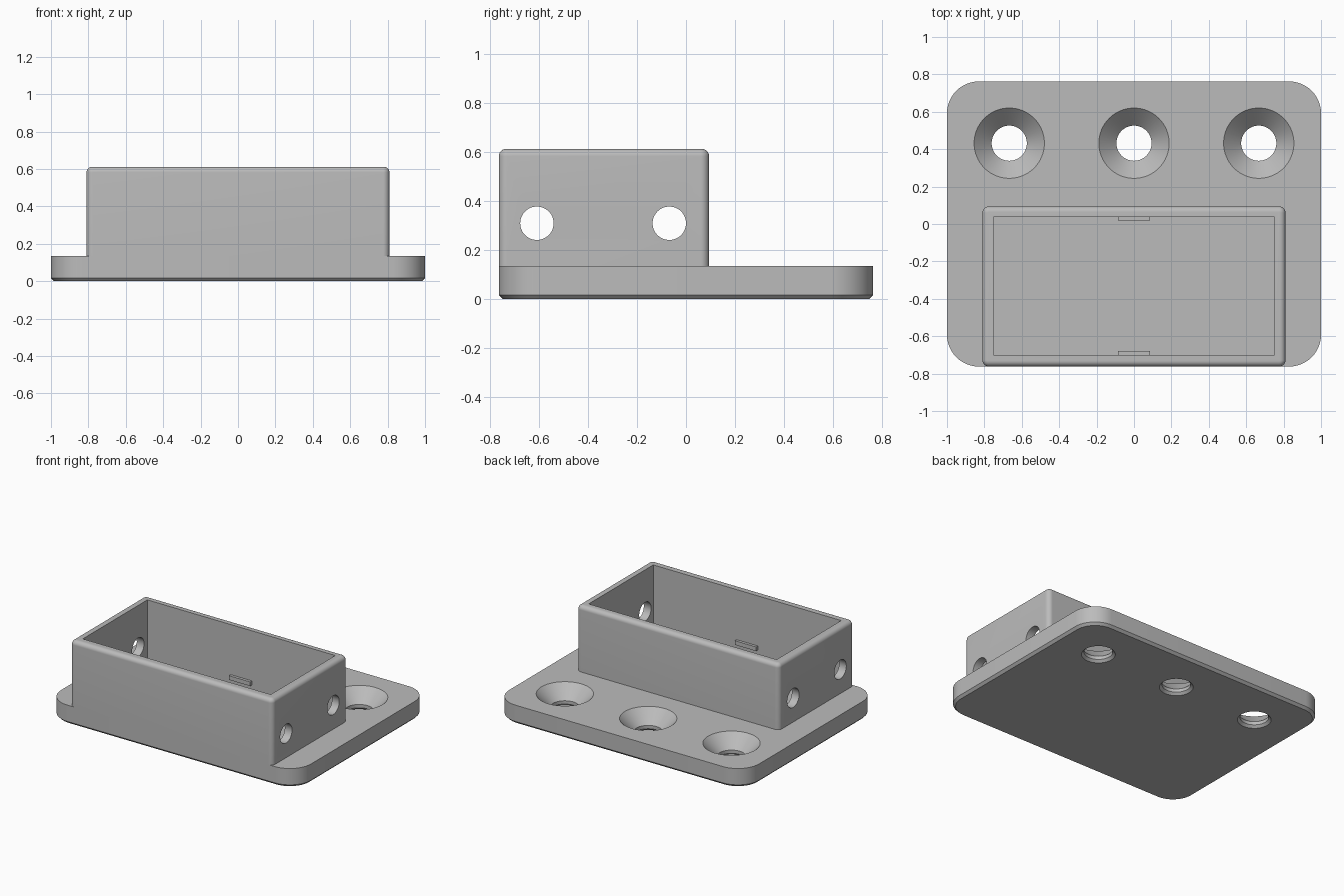
import bpy, bmesh
from math import cos, sin, pi, radians

if "Cube" in bpy.data.objects:
    bpy.data.objects.remove(bpy.data.objects["Cube"], do_unlink=True)

grey = bpy.data.materials.new("plain grey")
grey.use_nodes = True
grey.diffuse_color = (0.5, 0.5, 0.5, 1)
grey.node_tree.nodes["Principled BSDF"].inputs["Base Color"].default_value = (0.5, 0.5, 0.5, 1)

PLATE_TOP, TOP = 0.135, 0.612
CHAMFER = 0.017


def circle(r, z, n=64):
    return [(r * cos(2 * pi * i / n), r * sin(2 * pi * i / n), z) for i in range(n)]


def rounded_rect(hx, hy, r, z, seg=12):
    pts = []
    for q, (sx, sy) in enumerate(((1, 1), (-1, 1), (-1, -1), (1, -1))):
        for i in range(seg + 1):
            a = pi / 2 * (q + i / seg)
            pts.append((sx * (hx - r) + r * cos(a), sy * (hy - r) + r * sin(a), z))
    return pts


def loft(name, rings, location=(0, 0, 0), rotation=(0, 0, 0)):
    """Solid skinned through a stack of equal rings, capped at both ends."""
    bm = bmesh.new()
    loops = [[bm.verts.new(p) for p in ring] for ring in rings]
    n = len(loops[0])
    for a, b in zip(loops, loops[1:]):
        for i in range(n):
            j = (i + 1) % n
            bm.faces.new((a[i], a[j], b[j], b[i]))
    bm.faces.new(loops[0][::-1])
    bm.faces.new(loops[-1])
    bmesh.ops.recalc_face_normals(bm, faces=bm.faces)
    mesh = bpy.data.meshes.new(name)
    bm.to_mesh(mesh)
    bm.free()
    mesh.materials.append(grey)
    obj = bpy.data.objects.new(name, mesh)
    obj.location, obj.rotation_euler = location, rotation
    bpy.context.collection.objects.link(obj)
    return obj


def box(name, size, location):
    bpy.ops.mesh.primitive_cube_add(size=1, location=location)
    obj = bpy.context.object
    obj.name, obj.scale = name, size
    obj.data.materials.append(grey)
    return obj


def cut(obj, cutters):
    """Subtract the cutters, bake the result and shade it."""
    for c in cutters:
        c.hide_render = True
        mod = obj.modifiers.new(c.name, "BOOLEAN")
        mod.operation, mod.solver, mod.object = "DIFFERENCE", "EXACT", c
    bpy.context.view_layer.update()
    baked = bpy.data.meshes.new_from_object(
        obj.evaluated_get(bpy.context.evaluated_depsgraph_get()))
    obj.modifiers.clear()
    obj.data = baked
    for c in cutters:
        bpy.data.objects.remove(c, do_unlink=True)
    bpy.ops.object.select_all(action="DESELECT")
    obj.select_set(True)
    bpy.context.view_layer.objects.active = obj
    bpy.ops.object.shade_smooth_by_angle(angle=radians(25))


# Base plate: rounded corners, chamfered underside, countersunk screw holes
plate = loft("base_plate", [
    rounded_rect(1 - CHAMFER, 0.762 - CHAMFER, 0.17 - CHAMFER, 0),
    rounded_rect(1, 0.762, 0.17, CHAMFER),
    rounded_rect(1, 0.762, 0.17, PLATE_TOP)])
HOLE, SINK = 0.094, 0.188
screw_profile = [(HOLE + 2 * CHAMFER, -CHAMFER), (HOLE, CHAMFER),
                 (HOLE, PLATE_TOP - SINK + HOLE), (SINK + 0.02, PLATE_TOP + 0.02)]
cut(plate, [loft("screw_cutter", [circle(r, z) for r, z in screw_profile], (x, 0.432, 0))
            for x in (-0.667, 0, 0.667)])

# Open box: rounded outer edges, sharp cavity, pairs of side holes
HX, HY, CY, FILLET = 0.81, 0.428, -0.334, 0.03
rings = [rounded_rect(HX, HY, FILLET + 0.004, PLATE_TOP)]
for i in range(9):
    a = pi / 2 * i / 8
    inset = FILLET * (1 - cos(a))
    rings.append(rounded_rect(HX - inset, HY - inset, FILLET + 0.004 - inset,
                              TOP - FILLET + FILLET * sin(a)))
walls = loft("box_walls", rings, (0, CY, 0))
cutters = [box("cavity_cutter", (1.504, 0.738, 1), (0, CY + 0.003, 0.55))]
for y in (-0.607, -0.068):
    cutters.append(loft("side_hole_cutter", [circle(0.068, -1), circle(0.068, 1)],
                        (0, y, 0.309), (0, pi / 2, 0)))
cut(walls, cutters)

# Small retaining tabs on the long inner walls
for name, y in (("front_tab", -0.692), ("back_tab", 0.03)):
    box(name, (0.17, 0.024, 0.03), (0, y, 0.235))
